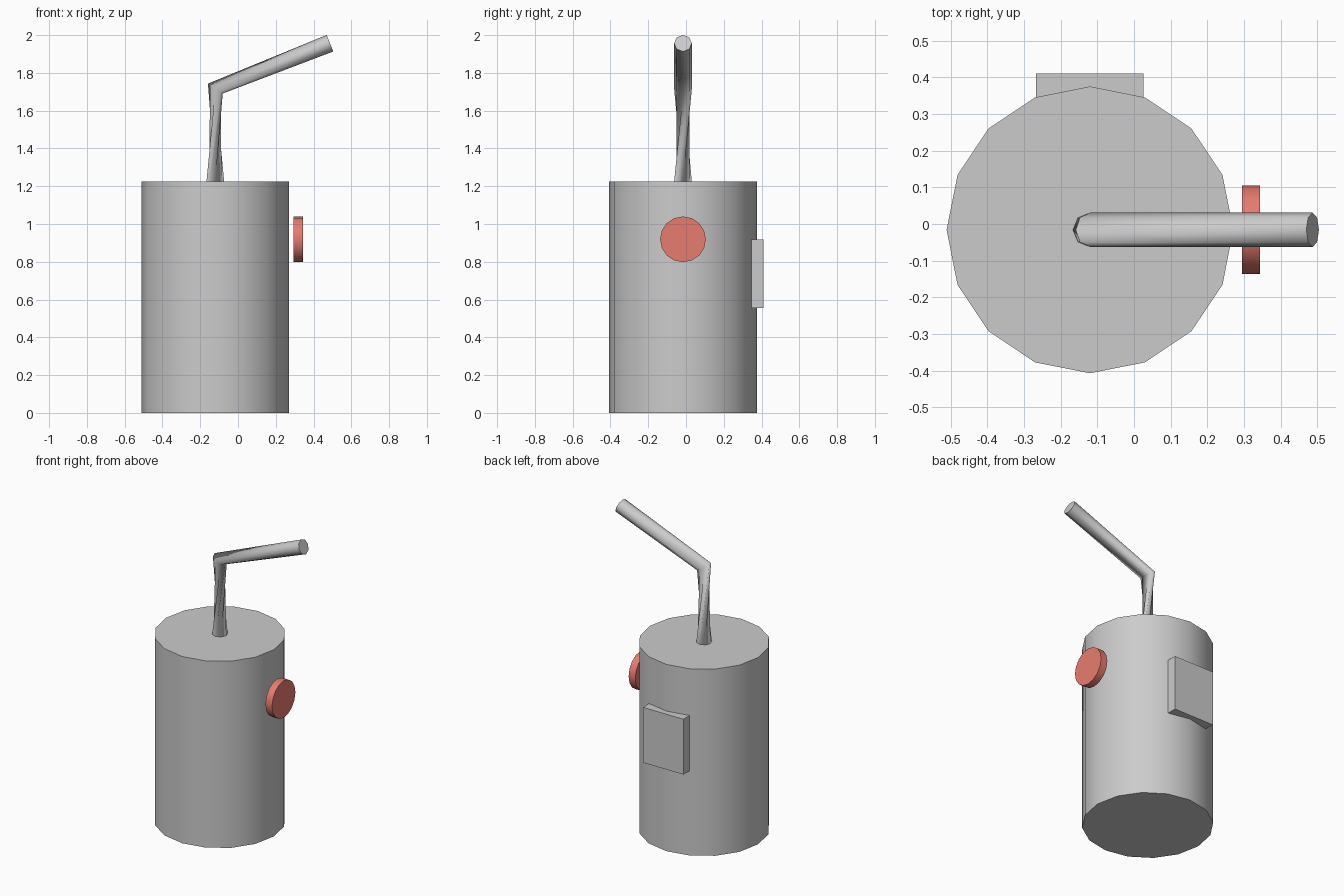
import bpy, bmesh, math
from mathutils import Matrix, Vector

if "Cube" in bpy.data.objects:
    bpy.data.objects.remove(bpy.data.objects["Cube"])

CX, CY = -0.12, -0.016      # main axis of the body


def material(name, rgb):
    m = bpy.data.materials.new(name)
    m.diffuse_color = (*rgb, 1)
    m.use_nodes = True
    m.node_tree.nodes["Principled BSDF"].inputs["Base Color"].default_value = m.diffuse_color
    return m


def finish(obj, name, mat=None):
    obj.name = name
    if mat:
        obj.data.materials.append(mat)
    return obj


def cylinder(name, r, depth, loc, axis='Z', mat=None):
    rot = (0, math.pi / 2, 0) if axis == 'X' else (0, 0, 0)
    bpy.ops.mesh.primitive_cylinder_add(vertices=16, radius=r, depth=depth,
                                        location=loc, rotation=rot)
    bpy.ops.object.shade_smooth_by_angle(angle=math.radians(40))
    return finish(bpy.context.object, name, mat)


# Body and side button
cylinder("body", 0.391, 1.225, (CX, CY, 0.6125), mat=material("body_grey", (0.6, 0.6, 0.6)))
cylinder("button", 0.121, 0.048, (0.319, CY, 0.919), 'X', material("red", (0.8, 0.2, 0.16)))

# Flat box on the back
bpy.ops.mesh.primitive_cube_add(size=1, location=(-0.121, 0.3775, 0.737))
bpy.context.object.scale = (0.293, 0.065, 0.363)
finish(bpy.context.object, "back_panel")

# Bent handle: three rings, the lower section twisted into a pinched waist
SIDES, R = 8, 0.047
rings = [  # centre, tilt about y, twist
    ((CX, CY, 1.222), 0, 0),
    ((CX, CY, 1.717), 34, 135),
    ((0.487, CY, 1.957), 68.4, 135),
]
bm = bmesh.new()
loops = []
for centre, tilt, twist in rings:
    rot = Matrix.Rotation(math.radians(tilt), 3, 'Y')
    loop = []
    for i in range(SIDES):
        a = 2 * math.pi * i / SIDES + math.radians(twist)
        p = rot @ Vector((R * math.cos(a), R * math.sin(a), 0))
        loop.append(bm.verts.new(p + Vector(centre)))
    loops.append(loop)
for lo, hi in zip(loops, loops[1:]):
    for i in range(SIDES):
        j = (i + 1) % SIDES
        bm.faces.new((lo[i], lo[j], hi[j], hi[i]))
bm.faces.new(loops[0][::-1])
bm.faces.new(loops[-1])
mesh = bpy.data.meshes.new("handle")
bm.to_mesh(mesh)
bm.free()
handle = bpy.data.objects.new("handle", mesh)
bpy.context.collection.objects.link(handle)
for f in mesh.polygons:
    f.use_smooth = len(f.vertices) == 4
